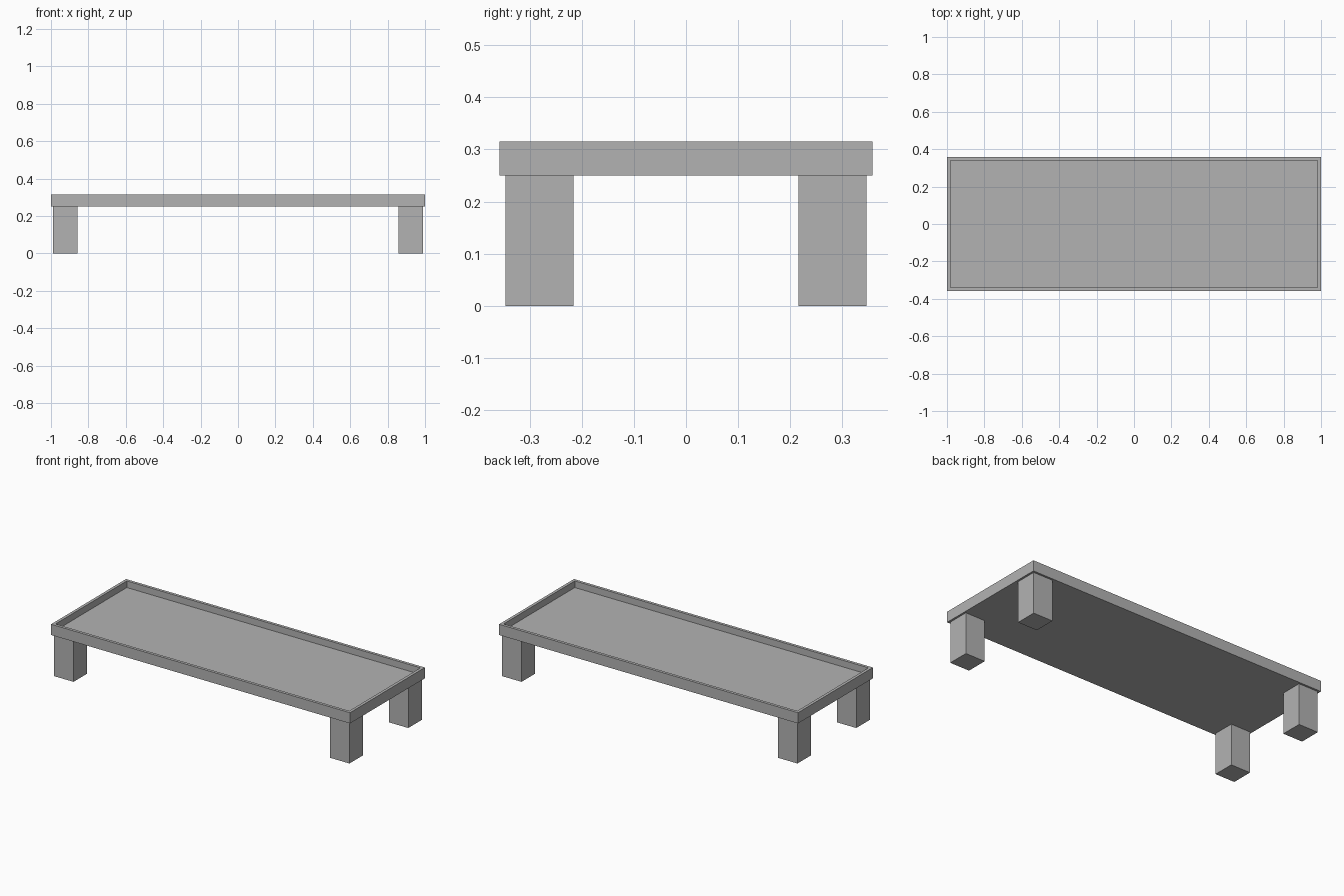
import bpy
import bmesh

cube = bpy.data.objects.get("Cube")
if cube:
    bpy.data.objects.remove(cube, do_unlink=True)

grey = bpy.data.materials.new("plain grey")
grey.use_nodes = True
colour = (0.45, 0.45, 0.45, 1)
grey.diffuse_color = colour
grey.node_tree.nodes["Principled BSDF"].inputs["Base Color"].default_value = colour

HALF_X, HALF_Y = 1.0, 0.358
LEG_HEIGHT, TOP = 0.25, 0.315
RIM, RECESS = 0.025, 0.04
LEG, LEG_INSET = 0.13, 0.012


def box(name, low, high):
    """Axis-aligned box between two corners."""
    bm = bmesh.new()
    bmesh.ops.create_cube(bm, size=1)
    for v in bm.verts:
        for i in range(3):
            v.co[i] = high[i] if v.co[i] > 0 else low[i]
    mesh = bpy.data.meshes.new(name)
    bm.to_mesh(mesh)
    bm.free()
    mesh.materials.append(grey)
    obj = bpy.data.objects.new(name, mesh)
    bpy.context.collection.objects.link(obj)
    return obj


# Tray top: a slab with its upper face inset and sunk to leave a raised rim
tray = box("tray_top", (-HALF_X, -HALF_Y, LEG_HEIGHT), (HALF_X, HALF_Y, TOP))
bm = bmesh.new()
bm.from_mesh(tray.data)
bm.normal_update()
floor = max(bm.faces, key=lambda f: f.calc_center_median().z)
bmesh.ops.inset_region(bm, faces=[floor], thickness=RIM)
walls = bmesh.ops.extrude_discrete_faces(bm, faces=[floor])
floor = walls["faces"][0]
bmesh.ops.translate(bm, verts=floor.verts, vec=(0, 0, -RECESS))
bmesh.ops.recalc_face_normals(bm, faces=bm.faces)
bm.to_mesh(tray.data)
bm.free()

# Four square legs near the corners
for side, sx in (("left", 1), ("right", -1)):
    for end, sy in (("front", -1), ("back", 1)):
        cx = sx * (HALF_X - LEG_INSET - LEG / 2)
        cy = sy * (HALF_Y - LEG_INSET - LEG / 2)
        box(f"{end}_{side}_leg",
            (cx - LEG / 2, cy - LEG / 2, 0),
            (cx + LEG / 2, cy + LEG / 2, LEG_HEIGHT))
